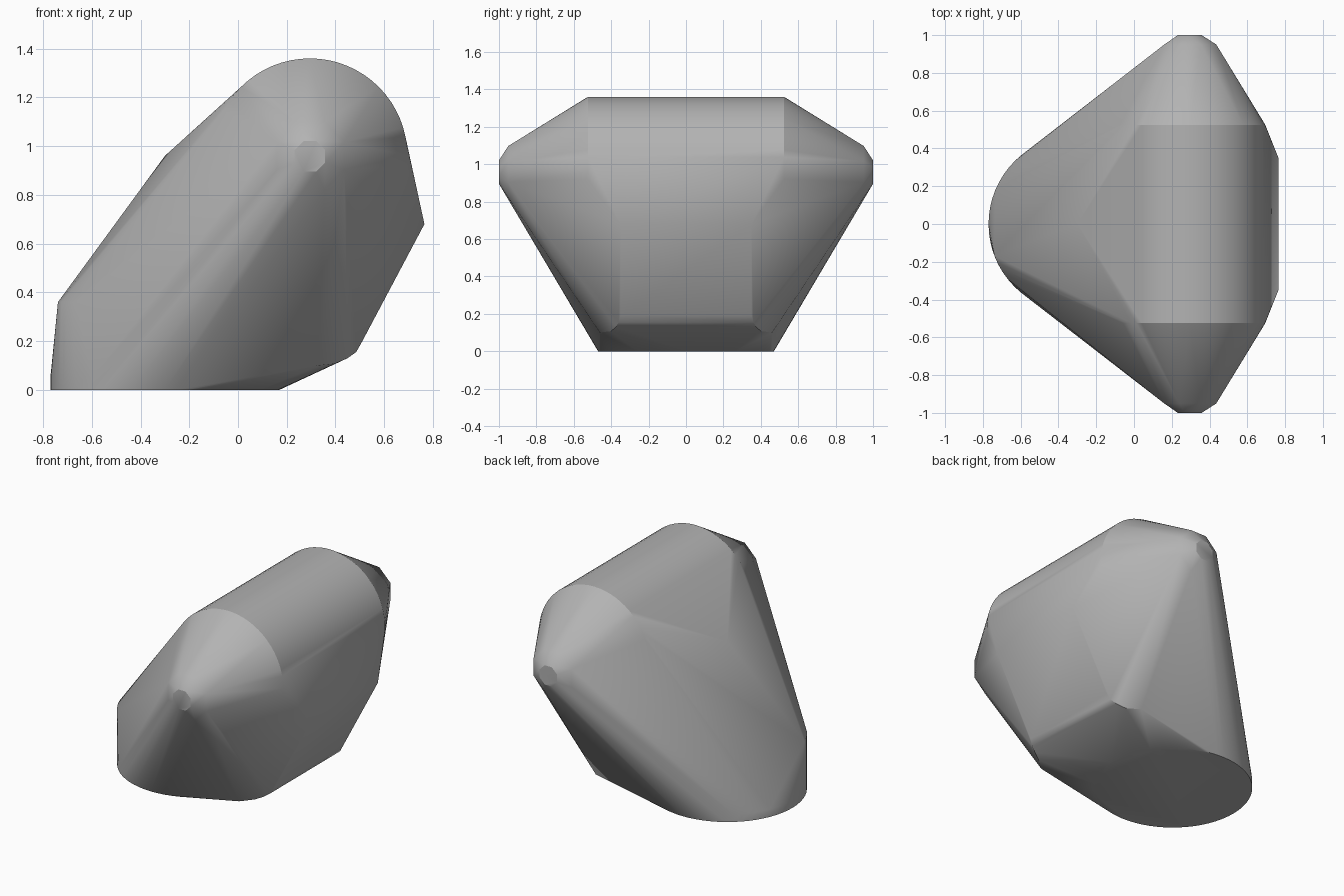
import bpy, bmesh, math
from math import cos, sin, pi, radians

cube = bpy.data.objects.get("Cube")
if cube:
    bpy.data.objects.remove(cube, do_unlink=True)


def ring(cx, cz, radius, y, count, phase=0.0):
    """Circle of points facing along y."""
    return [(cx + radius * cos(phase + 2 * pi * i / count), y,
             cz + radius * sin(phase + 2 * pi * i / count)) for i in range(count)]


def base_arc(z, start, end, count):
    """Arc of the round foot, in degrees."""
    steps = [radians(start + (end - start) * i / count) for i in range(count + 1)]
    return [(-0.30 + 0.47 * cos(a), 0.47 * sin(a), z) for a in steps]


# Round foot
points = base_arc(0, 0, 360, 64) + base_arc(0.05, 0, 360, 64)
# Raised lip on one side of the foot, and the ridge point above it
points += base_arc(0.36, 201, 219, 4)
points.append((-0.30, 0, 0.96))

for side in (-1, 1):
    # Upper barrel running from front to back
    points += ring(0.295, 0.96, 0.40, side * 0.525, 64)
    # Chamfered eight-sided end knobs
    points += ring(0.298, 0.96, 0.149, side * 0.95, 8, pi / 8)
    points += ring(0.295, 0.958, 0.068, side * 1.0, 8, pi / 8)
    # Corner of the flat panel and the rounded corner below it
    points.append((0.765, side * 0.35, 0.68))
    lower_corner = [(0.505, 0.35, 0.19), (0.485, 0.36, 0.155), (0.45, 0.375, 0.13),
                    (0.40, 0.40, 0.108), (0.33, 0.46, 0.10)]
    points += [(x, side * y, z) for x, y, z in lower_corner]

# Wrap one convex shell around everything
bm = bmesh.new()
for p in points:
    bm.verts.new(p)
bmesh.ops.remove_doubles(bm, verts=bm.verts, dist=0.0005)
result = bmesh.ops.convex_hull(bm, input=bm.verts)
loose = [v for v in bm.verts if not v.link_faces]
bmesh.ops.delete(bm, geom=loose, context='VERTS')
bmesh.ops.dissolve_limit(bm, angle_limit=radians(0.5), verts=bm.verts, edges=bm.edges)
bmesh.ops.recalc_face_normals(bm, faces=bm.faces)
mesh = bpy.data.meshes.new("hull_shell")
bm.to_mesh(mesh)
bm.free()
shell = bpy.data.objects.new("hull_shell", mesh)
bpy.context.collection.objects.link(shell)

# Plain grey
grey = bpy.data.materials.new("plain_grey")
grey.use_nodes = True
colour = (0.45, 0.45, 0.45, 1)
grey.diffuse_color = colour
grey.node_tree.nodes["Principled BSDF"].inputs["Base Color"].default_value = colour
mesh.materials.append(grey)

bpy.ops.object.select_all(action='DESELECT')
shell.select_set(True)
bpy.context.view_layer.objects.active = shell
bpy.ops.object.shade_smooth_by_angle(angle=radians(30))
